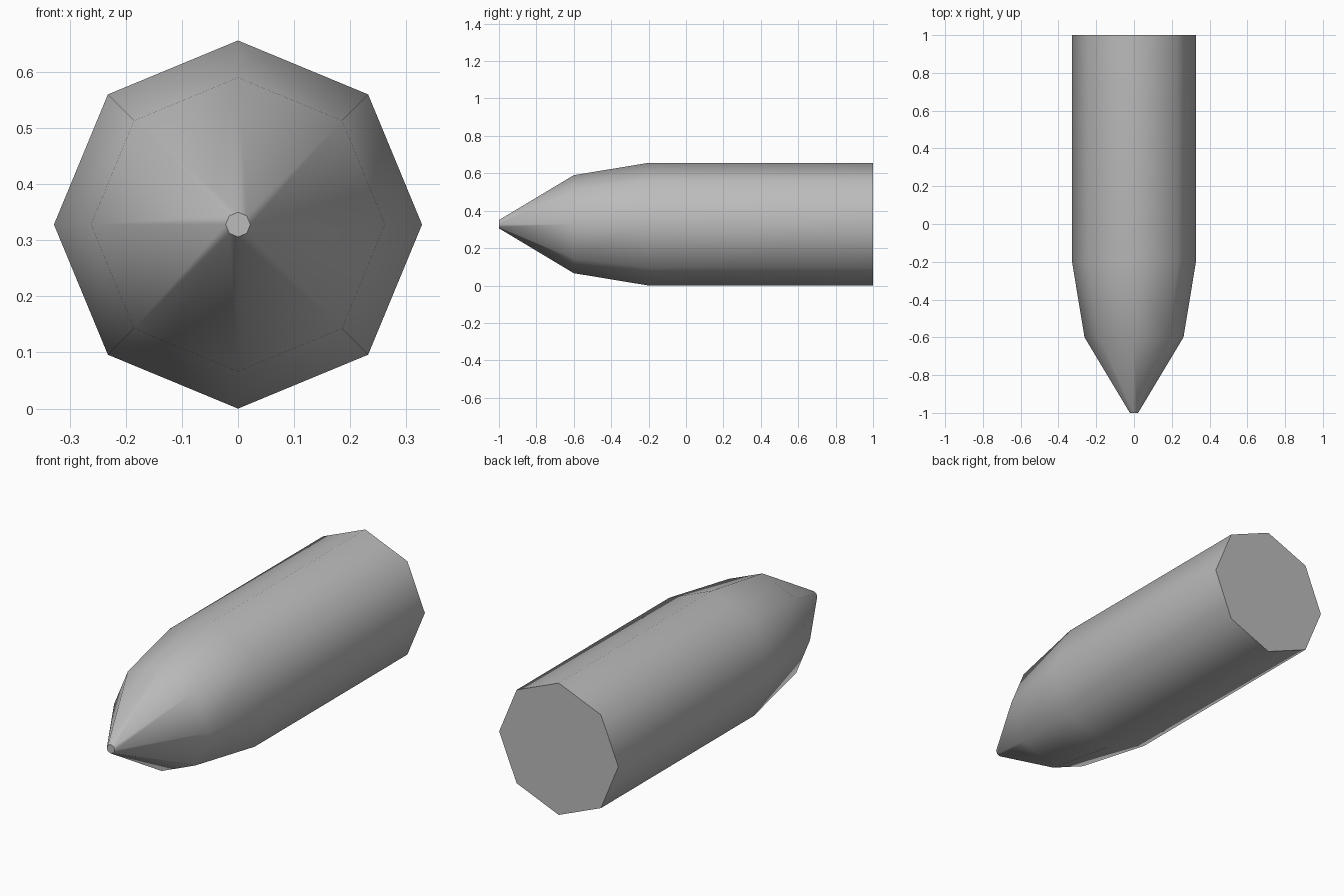
import bpy
import math
from mathutils import Vector

cube = bpy.data.objects.get("Cube")
if cube:
    bpy.data.objects.remove(cube, do_unlink=True)

SIDES = 8
RADIUS = 0.328

# Plain grey surface
grey = bpy.data.materials.new("plain_grey")
grey.use_nodes = True
colour = (0.5, 0.5, 0.5, 1.0)
grey.diffuse_color = colour
grey.node_tree.nodes["Principled BSDF"].inputs["Base Color"].default_value = colour

# Profile from tip to base: (position along y, radius)
profile = [(-1.0, 0.022), (-0.6, 0.262), (-0.2, RADIUS), (1.0, RADIUS)]


def ring(y, radius):
    steps = [2 * math.pi * i / SIDES for i in range(SIDES)]
    return [Vector((radius * math.cos(a), y, RADIUS + radius * math.sin(a))) for a in steps]


# Octagonal body with a tapered nose, closed by flat caps
verts = [v for y, r in profile for v in ring(y, r)]
faces = [tuple(range(SIDES))]
for row in range(len(profile) - 1):
    a, b = row * SIDES, (row + 1) * SIDES
    for i in range(SIDES):
        j = (i + 1) % SIDES
        faces.append((a + i, b + i, b + j, a + j))
last = (len(profile) - 1) * SIDES
faces.append(tuple(reversed(range(last, last + SIDES))))

mesh = bpy.data.meshes.new("pointed_body")
mesh.from_pydata(verts, [], faces)
mesh.materials.append(grey)
body = bpy.data.objects.new("pointed_body", mesh)
bpy.context.collection.objects.link(body)

# Smooth sides, sharp cap rims
bpy.ops.object.select_all(action="DESELECT")
body.select_set(True)
bpy.context.view_layer.objects.active = body
bpy.ops.object.shade_smooth_by_angle(angle=math.radians(50))
